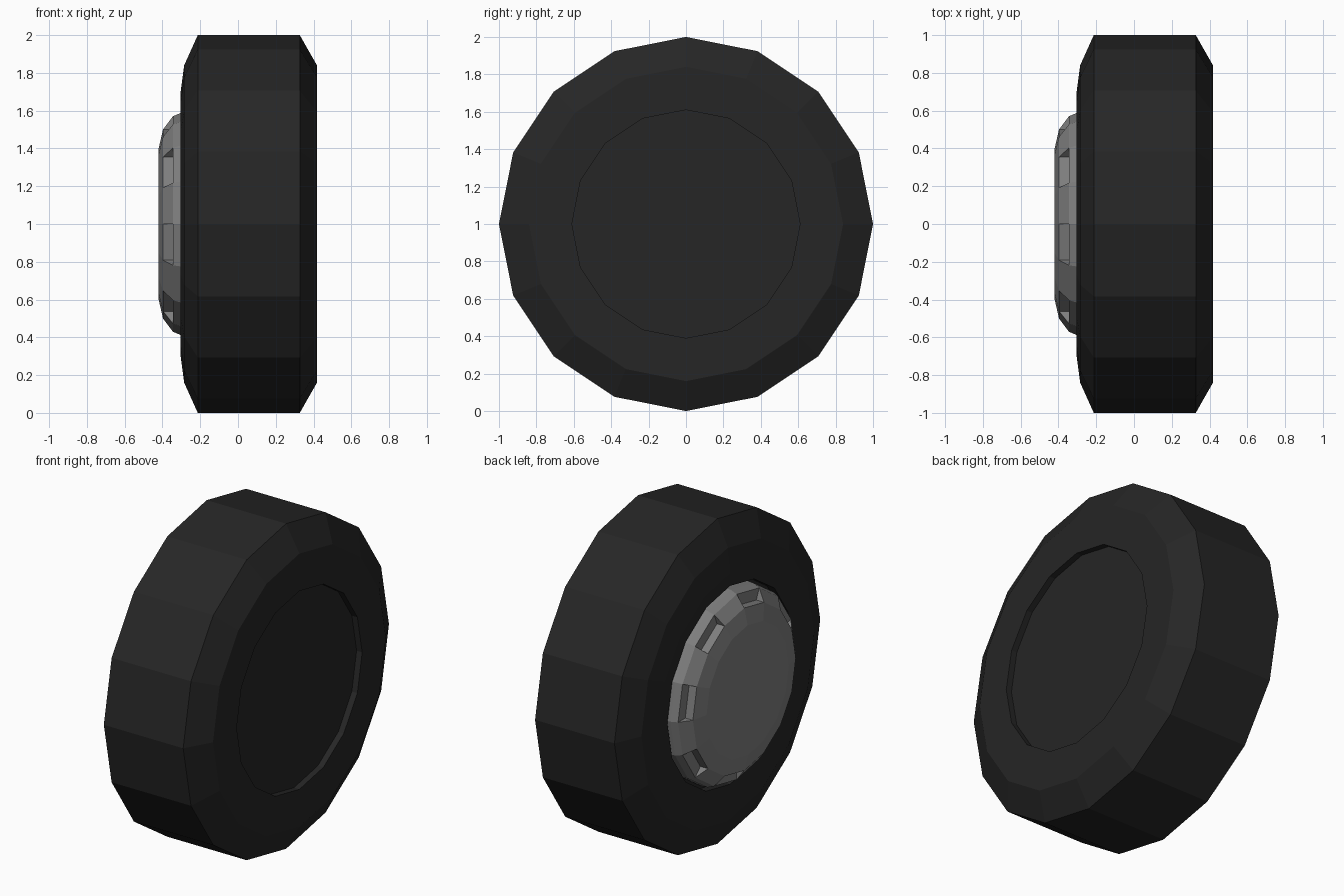
import bpy, bmesh, math

if "Cube" in bpy.data.objects:
    bpy.data.objects.remove(bpy.data.objects["Cube"])

N = 16          # sides of the wheel
CZ = 1.0        # axle height


def material(name, rgb):
    m = bpy.data.materials.new(name)
    m.diffuse_color = (*rgb, 1.0)
    m.use_nodes = True
    m.node_tree.nodes["Principled BSDF"].inputs["Base Color"].default_value = m.diffuse_color
    return m


def point(x, r, i):
    a = 2 * math.pi * i / N
    return (x, r * math.cos(a), CZ + r * math.sin(a))


def lathe(name, profile, mat, pocket_band=None):
    """Spin (x, radius) points about the axle, capping both ends.
    Every other face of pocket_band becomes a stepped notch."""
    bm = bmesh.new()
    rings = [[bm.verts.new(point(x, r, i)) for i in range(N)] for x, r in profile]
    bm.faces.new(rings[0])
    bm.faces.new(rings[-1])
    for b in range(len(rings) - 1):
        lo, hi = rings[b], rings[b + 1]
        for i in range(N):
            j = (i + 1) % N
            if b == pocket_band and i % 2 == 0:
                x, r = profile[b + 1][0], profile[b][1]
                ci = bm.verts.new(point(x, r, i))
                cj = bm.verts.new(point(x, r, j))
                bm.faces.new((lo[i], lo[j], cj, ci))      # notch floor
                bm.faces.new((ci, cj, hi[j], hi[i]))      # notch back wall
                bm.faces.new((lo[i], ci, hi[i]))          # notch ends
                bm.faces.new((lo[j], hi[j], cj))
            else:
                bm.faces.new((lo[i], lo[j], hi[j], hi[i]))
    bmesh.ops.recalc_face_normals(bm, faces=bm.faces)
    me = bpy.data.meshes.new(name)
    bm.to_mesh(me)
    bm.free()
    me.materials.append(mat)
    ob = bpy.data.objects.new(name, me)
    bpy.context.collection.objects.link(ob)
    return ob


rubber = material("black rubber", (0.019, 0.019, 0.019))
metal = material("grey metal", (0.21, 0.21, 0.21))

# Tyre, with a shallow recess on the inner (right) side
lathe("tyre", [(-0.25, 0.61), (-0.30, 0.61), (-0.305, 0.69), (-0.285, 0.84),
               (-0.213, 1.0), (0.327, 1.0), (0.418, 0.84), (0.418, 0.61),
               (0.38, 0.61)], rubber)

# Domed hub cap with eight notches around its edge
lathe("hub_cap", [(-0.42, 0.40), (-0.397, 0.50), (-0.345, 0.57),
                  (-0.305, 0.587), (-0.26, 0.59), (-0.24, 0.58)],
      metal, pocket_band=1)
